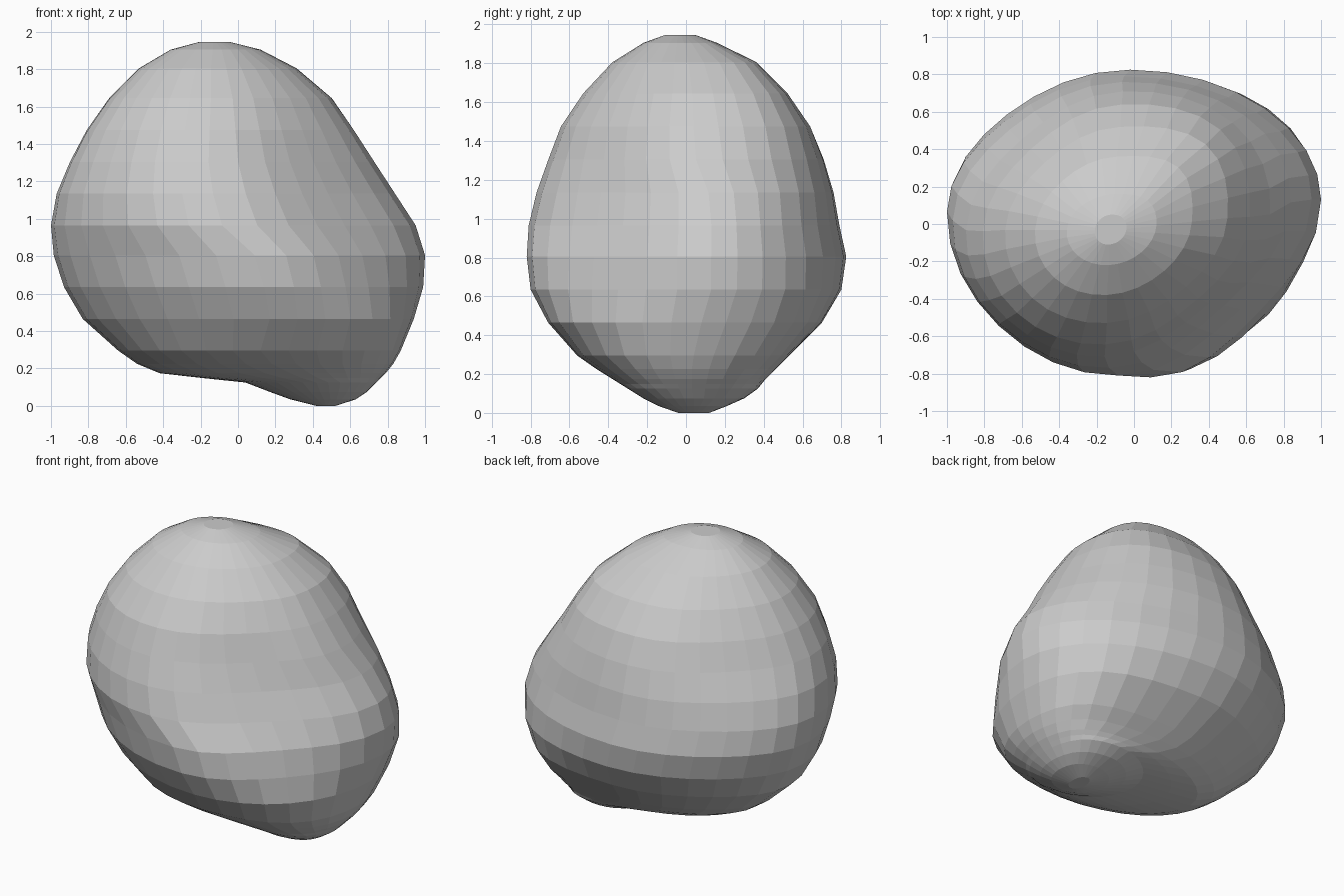
import bpy, bmesh, math

SIDES = 32

# Horizontal slices from bottom to top:
# height, left, right, front, back, x of widest depth, y of side tips
SLICES = [
    (0.005, 0.42, 0.52, -0.04, 0.12, 0.47, 0.04),
    (0.04, 0.28, 0.63, -0.14, 0.21, 0.46, 0.04),
    (0.08, 0.17, 0.69, -0.22, 0.30, 0.44, 0.04),
    (0.13, 0.04, 0.74, -0.30, 0.37, 0.42, 0.03),
    (0.155, -0.20, 0.765, -0.34, 0.39, 0.34, 0.03),
    (0.18, -0.42, 0.79, -0.38, 0.41, 0.28, 0.03),
    (0.23, -0.54, 0.83, -0.46, 0.46, 0.18, 0.03),
    (0.30, -0.64, 0.87, -0.56, 0.53, 0.12, 0.04),
    (0.47, -0.83, 0.94, -0.71, 0.70, 0.06, 0.08),
    (0.64, -0.93, 0.99, -0.80, 0.80, 0.03, 0.09),
    (0.81, -0.985, 1.00, -0.82, 0.825, -0.02, 0.09),
    (0.97, -1.00, 0.95, -0.81, 0.79, -0.07, 0.08),
    (1.14, -0.97, 0.84, -0.77, 0.76, -0.10, 0.05),
    (1.31, -0.90, 0.73, -0.71, 0.71, -0.11, 0.01),
    (1.48, -0.81, 0.62, -0.645, 0.64, -0.11, 0.00),
    (1.65, -0.69, 0.50, -0.53, 0.52, -0.11, 0.00),
    (1.81, -0.53, 0.31, -0.38, 0.36, -0.12, -0.01),
    (1.91, -0.36, 0.12, -0.22, 0.16, -0.12, -0.02),
    (1.95, -0.21, -0.04, -0.11, 0.05, -0.13, -0.03),
]

# Fullness of the corners by height: front right, back right, back left, front left
CORNERS = [(0.0, 0.02, 0.04, 0.0, 0.0), (0.3, 0.05, 0.09, -0.03, 0.0),
           (0.5, 0.0, 0.05, -0.04, -0.02), (0.7, -0.09, 0.0, -0.03, -0.02),
           (1.0, -0.11, -0.01, -0.04, -0.02), (1.3, -0.10, 0.01, -0.06, -0.03),
           (1.6, -0.06, 0.06, -0.06, 0.0), (1.8, -0.02, 0.10, -0.03, 0.0),
           (1.95, 0.0, 0.04, 0.0, 0.0)]


def corner(z, column):
    """Interpolate the corner fullness at a height."""
    for lo, hi in zip(CORNERS, CORNERS[1:]):
        if z <= hi[0]:
            t = (z - lo[0]) / (hi[0] - lo[0])
            return lo[column] + t * (hi[column] - lo[column])
    return CORNERS[-1][column]


def ring(bm, z, left, right, front, back, xc, yc):
    """One egg-shaped slice; the upper ones lean along the diagonal."""
    skew = 0.12 * min(1, max(0, (z - 0.85) / 0.45))
    size = (right - left) / 2
    belly = 0.11 if 0.4 < z < 0.9 else 0
    verts = []
    for i in range(SIDES):
        a = 2 * math.pi * i / SIDES
        c, s = math.cos(a - skew / 2), math.sin(a + skew / 2)
        xm = xc + (belly if s < 0 else 0)
        ym = yc + (0.04 if c > 0 and 0.6 < z < 1.2 else 0)
        x = xm + c * (right - xm if c > 0 else xm - left)
        y = ym + s * (back - ym if s > 0 else ym - front)
        if s < 0:
            column = 1 if c > 0 else 4
        else:
            column = 2 if c > 0 else 3
        push = corner(z, column) * size * (2 * c * s) ** 2 * 0.71
        x += math.copysign(push, c * push)
        y += math.copysign(push, s * push)
        verts.append(bm.verts.new((x, y, z - 0.005)))
    return verts


# Lumpy boulder: slices joined into one closed skin
bm = bmesh.new()
rings = [ring(bm, *row) for row in SLICES]
for low, high in zip(rings, rings[1:]):
    for i in range(SIDES):
        j = (i + 1) % SIDES
        bm.faces.new((low[i], low[j], high[j], high[i]))
bm.faces.new(rings[0][::-1])
bm.faces.new(rings[-1])
bmesh.ops.recalc_face_normals(bm, faces=bm.faces)

mesh = bpy.data.meshes.new("boulder")
bm.to_mesh(mesh)
bm.free()
boulder = bpy.data.objects.new("boulder", mesh)
bpy.context.collection.objects.link(boulder)
